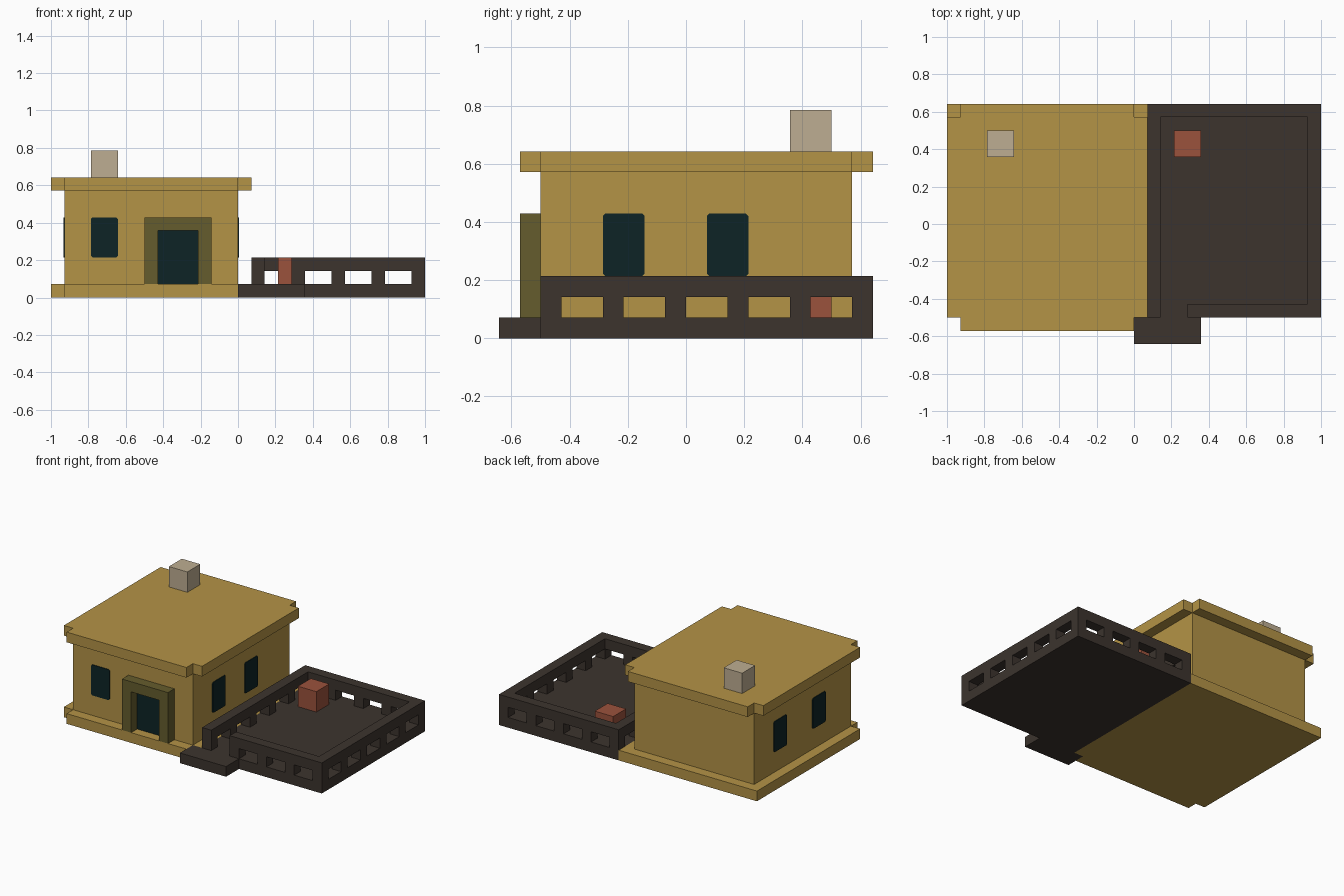
import bpy, bmesh
from mathutils import Vector

if "Cube" in bpy.data.objects:
    bpy.data.objects.remove(bpy.data.objects["Cube"])

U = 1 / 14  # the model sits on a regular grid of this size


def material(name, rgb):
    m = bpy.data.materials.new(name)
    m.diffuse_color = (*rgb, 1)
    m.use_nodes = True
    m.node_tree.nodes["Principled BSDF"].inputs["Base Color"].default_value = m.diffuse_color
    return m


GOLD = material("golden plaster", (0.456, 0.292, 0.061))
OLIVE = material("olive frame", (0.130, 0.107, 0.026))
DARK = material("dark brown", (0.045, 0.034, 0.027))
GLASS = material("dark teal glass", (0.004, 0.017, 0.019))
RED = material("brick red", (0.328, 0.084, 0.045))
TAN = material("pale stone", (0.515, 0.423, 0.287))


def finish(bm, name, mat):
    bmesh.ops.recalc_face_normals(bm, faces=bm.faces)
    mesh = bpy.data.meshes.new(name)
    bm.to_mesh(mesh)
    bm.free()
    mesh.materials.append(mat)
    ob = bpy.data.objects.new(name, mesh)
    bpy.context.collection.objects.link(ob)
    return ob


def extrude(name, mat, points, direction):
    """Extrude a closed outline of 3D points (grid units) along a direction."""
    bm = bmesh.new()
    face = bm.faces.new([bm.verts.new(Vector(p) * U) for p in points])
    res = bmesh.ops.extrude_face_region(bm, geom=[face], use_keep_orig=True)
    verts = [g for g in res["geom"] if isinstance(g, bmesh.types.BMVert)]
    bmesh.ops.translate(bm, verts=verts, vec=Vector(direction) * U)
    return finish(bm, name, mat)


def slab(name, mat, outline, z0, z1):
    return extrude(name, mat, [(x, y, z0) for x, y in outline], (0, 0, z1 - z0))


def box(name, mat, x0, x1, y0, y1, z0, z1):
    return slab(name, mat, [(x0, y0), (x1, y0), (x1, y1), (x0, y1)], z0, z1)


def window(name, axis, plane, sign, a, z0=3, z1=6, w=2, c=0.11):
    """Thin pane with clipped corners on a wall facing x or y."""
    b = a + w
    o = [(a + c, z0), (b - c, z0), (b, z0 + c), (b, z1 - c),
         (b - c, z1), (a + c, z1), (a, z1 - c), (a, z0 + c)]
    t = 0.07 * sign
    if axis == "x":
        return extrude(name, GLASS, [(plane, s, z) for s, z in o], (t, 0, 0))
    return extrude(name, GLASS, [(s, plane, z) for s, z in o], (0, t, 0))


# House: plinth, walls, roof with notched corners, chimney
slab("house_plinth", GOLD, [(-14, 9), (-14, -7), (-13, -7), (-13, -8),
                            (0, -8), (0, -7), (1, -7), (1, 9)], 0, 1)
box("house_walls", GOLD, -13, 0, -7, 8, 1, 8)
slab("roof", GOLD, [(-14, -7), (-13, -7), (-13, -8), (0, -8), (0, -7), (1, -7),
                    (1, 8), (0, 8), (0, 9), (-13, 9), (-13, 8), (-14, 8)], 8, 9)
box("chimney", TAN, -11, -9, 5, 7, 9, 11)

# Door with projecting surround
extrude("door_frame", OLIVE, [(x, -8, z) for x, z in
        [(-7, 1), (-6, 1), (-6, 5), (-3, 5), (-3, 1), (-2, 1), (-2, 6), (-7, 6)]], (0, 1, 0))
box("door_panel", GLASS, -6, -3, -7.07, -7, 1, 5)

# Windows
window("front_window", "y", -7, -1, -11)
for i, y in enumerate((-4, 1)):
    window(f"right_window_{i}", "x", 0, 1, y)
for i, y in enumerate((-3, 3)):
    window(f"left_window_{i}", "x", -13, -1, y)

# Terrace floor with entrance step
slab("terrace_floor", DARK, [(1, 9), (1, -7), (0, -7), (0, -9), (5, -9),
                             (5, -7), (14, -7), (14, 9)], 0, 1)
# Rail running round the terrace, open at the entrance
slab("terrace_rail", DARK, [(2, -7), (1, -7), (1, 9), (14, 9), (14, -7),
                            (4, -7), (4, -6), (13, -6), (13, 8), (2, 8)], 2, 3)
# Posts under the rail
posts = [(x, y) for x in (1, 13) for y in range(-7, 9, 3)]
posts += [(x, y) for x in (4, 7, 10) for y in (-7, 8)]
for i, (x, y) in enumerate(posts):
    box(f"rail_post_{i}", DARK, x, x + 1, y, y + 1, 1, 2)

# Block standing on the terrace
box("terrace_block", RED, 3, 5, 5, 7, 1, 3)
